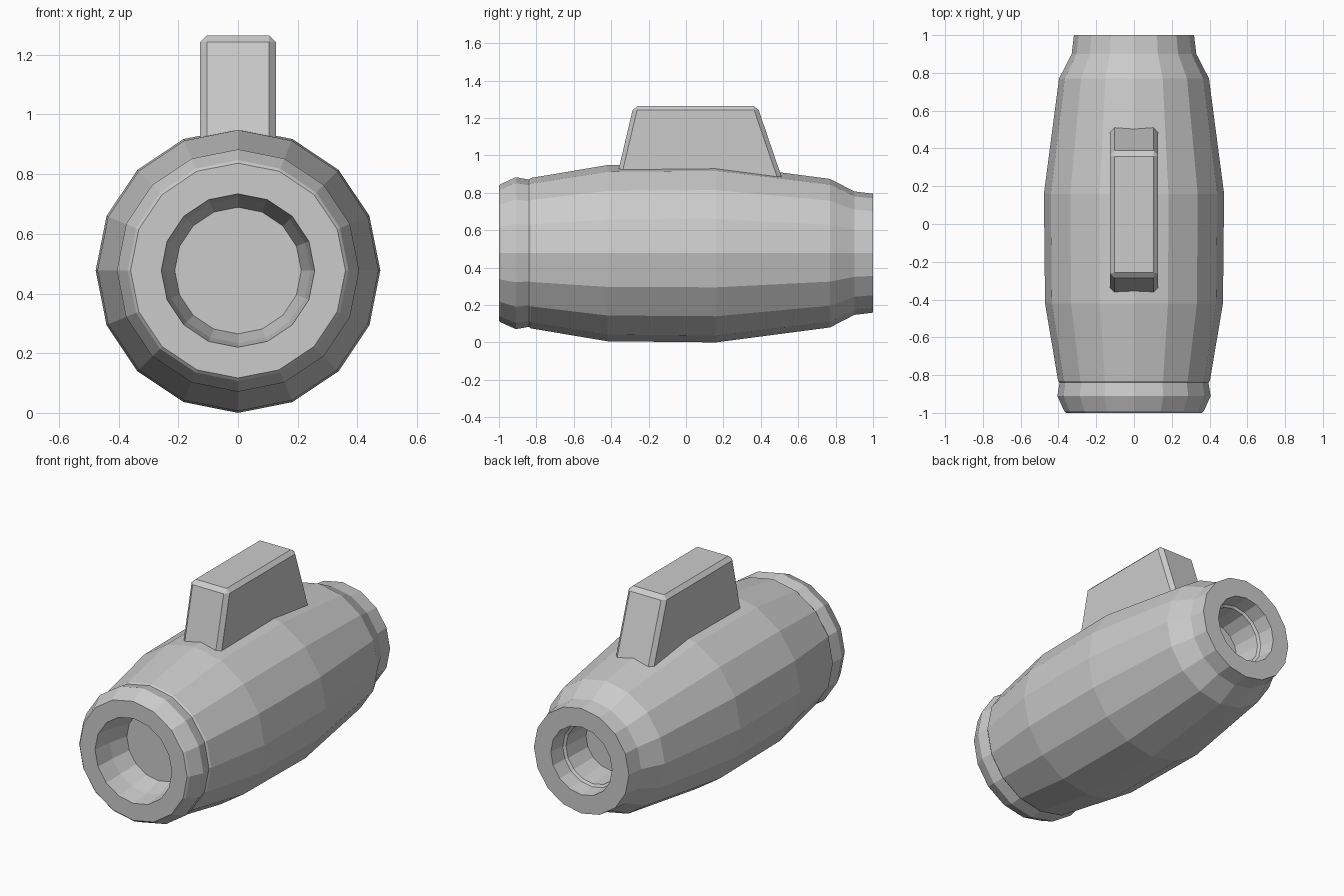
import bpy
import bmesh
from math import cos, sin, tau

cube = bpy.data.objects.get("Cube")
if cube:
    bpy.data.objects.remove(cube, do_unlink=True)

SIDES = 16
AXIS_Z = 0.477

grey = bpy.data.materials.new("light_grey")
grey.use_nodes = True
colour = (0.6, 0.6, 0.6, 1)
grey.diffuse_color = colour
grey.node_tree.nodes["Principled BSDF"].inputs["Base Color"].default_value = colour


def finish(name, bm):
    bmesh.ops.recalc_face_normals(bm, faces=bm.faces)
    mesh = bpy.data.meshes.new(name)
    bm.to_mesh(mesh)
    bm.free()
    mesh.materials.append(grey)
    obj = bpy.data.objects.new(name, mesh)
    bpy.context.collection.objects.link(obj)
    return obj


def lathe(name, profile):
    """Turn (y, radius) points about the long axis and cap both ends."""
    bm = bmesh.new()
    rings = [[bm.verts.new((r * cos(tau * i / SIDES), y, AXIS_Z + r * sin(tau * i / SIDES)))
              for i in range(SIDES)] for y, r in profile]
    for a, b in zip(rings, rings[1:]):
        for i in range(SIDES):
            j = (i + 1) % SIDES
            bm.faces.new((a[i], a[j], b[j], b[i]))
    bm.faces.new(rings[0])
    bm.faces.new(rings[-1])
    return finish(name, bm)


# Barrel: intake recess, lip ring, groove, bulging casing, tapered exhaust, exhaust recess
intake = [(-0.76, 0.212), (-0.88, 0.243), (-1.0, 0.257)]
lip = [(-1.0, 0.36), (-0.99, 0.37), (-0.91, 0.406), (-0.84, 0.394)]
casing = [(-0.83, 0.402), (-0.42, 0.471), (0.16, 0.477), (0.77, 0.397)]
exhaust = [(0.9, 0.33), (1.0, 0.318), (1.0, 0.205), (0.9, 0.195), (0.89, 0.18), (0.72, 0.165)]
lathe("engine_barrel", intake + lip + casing + exhaust)

# Pylon: tapered block with chamfered edges, rooted in the casing
bm = bmesh.new()
outline = [(-0.39, 0.8), (0.54, 0.8), (0.381, 1.265), (-0.28, 1.265)]
base = bm.faces.new([bm.verts.new((-0.127, y, z)) for y, z in outline])
side = bmesh.ops.extrude_face_region(bm, geom=[base])["geom"]
bmesh.ops.translate(bm, vec=(0.254, 0, 0),
                    verts=[v for v in side if isinstance(v, bmesh.types.BMVert)])
pylon = finish("pylon", bm)
bevel = pylon.modifiers.new("chamfer", "BEVEL")
bevel.width = 0.023
bevel.segments = 1
